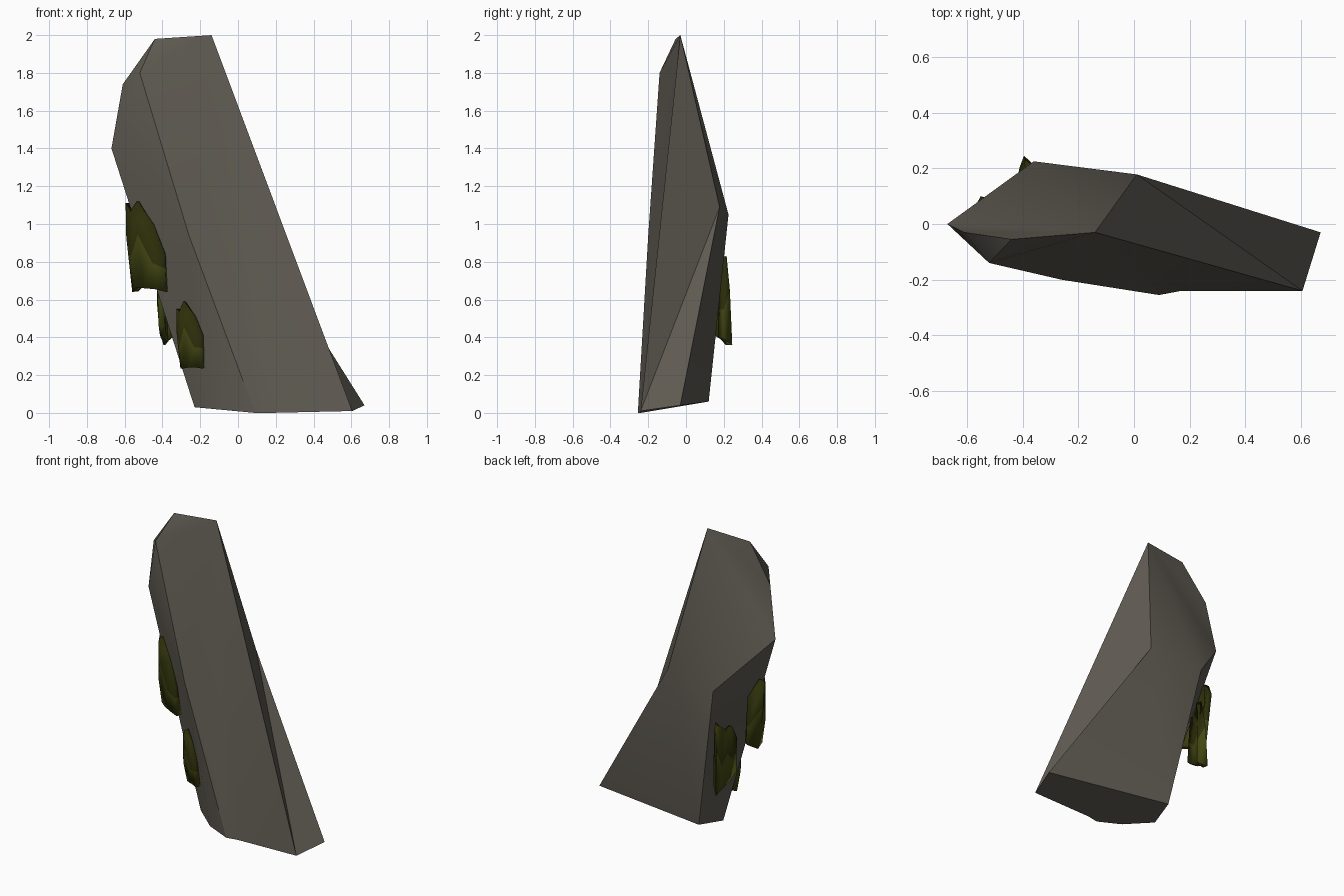
import bpy
from mathutils import Vector

if "Cube" in bpy.data.objects:
    bpy.data.objects.remove(bpy.data.objects["Cube"])


def material(name, rgb):
    m = bpy.data.materials.new(name)
    m.diffuse_color = (*rgb, 1)
    m.use_nodes = True
    m.node_tree.nodes["Principled BSDF"].inputs["Base Color"].default_value = m.diffuse_color
    return m


STONE = material("grey brown stone", (0.115, 0.105, 0.085))
MOSS = material("olive moss", (0.056, 0.064, 0.006))
DARK = material("dark moss", (0.026, 0.029, 0.003))


def add_mesh(name, verts, faces, mats):
    me = bpy.data.meshes.new(name)
    me.from_pydata(verts, [], faces)
    for m in mats:
        me.materials.append(m)
    ob = bpy.data.objects.new(name, me)
    bpy.context.collection.objects.link(ob)
    return ob


def smooth(ob, angle):
    bpy.ops.object.select_all(action='DESELECT')
    ob.select_set(True)
    bpy.context.view_layer.objects.active = ob
    bpy.ops.object.shade_smooth_by_angle(angle=angle)


# Leaning stone slab: named corners joined by planes
corner = dict(
    T=(-.14, -.03, 2), U=(-.44, -.055, 1.98), V=(-.61, -.03, 1.74),
    W=(-.67, 0, 1.4), A=(-.52, -.14, 1.8), P=(-.26, -.2, .94),
    B=(.01, .178, 1.09), E=(-.36, .225, 1.05), F=(-.18, .12, .06),
    G=(-.23, -.07, .03), I=(-.07, -.2, .015), H=(.09, -.255, 0),
    J=(.17, -.24, 0), D=(.605, -.24, .01), C=(.67, -.03, .04))
planes = ("TVU TWV TEW TBE BFE BCF "      # back
          "WEG EFG UVA VWA AWP WGP "      # left
          "PGI PIH TUA TAP TPH THJ TJD "  # front
          "TDB BDC CDJHIGF").split()      # right and base
keys = list(corner)
slab = add_mesh("stone_slab", list(corner.values()),
                [[keys.index(c) for c in f] for f in planes], [STONE])
bpy.context.view_layer.objects.active = slab
slab.select_set(True)
bpy.ops.object.mode_set(mode='EDIT')
bpy.ops.mesh.select_all(action='SELECT')
bpy.ops.mesh.normals_make_consistent(inside=False)
bpy.ops.object.mode_set(mode='OBJECT')
smooth(slab, 0.5)


# Hanging moss: each column is a top and a bottom point, dark scallops above
def moss(name, columns):
    verts, faces = [], []
    n = len(columns)
    centre = sum((Vector(t) + Vector(b) for t, b in columns), Vector()) / (2 * n)
    out = Vector((columns[-1][1][1] - columns[0][1][1],
                  columns[0][1][0] - columns[-1][1][0], 0)).normalized()
    for i, (t, b) in enumerate(columns):
        t, b = Vector(t), Vector(b)
        split = (0.4, 0.62)[i % 2]
        mid = b.lerp(t, split) + out * (0.012 if 0 < i < n - 1 else 0)
        verts += [b, mid, t]
    for i in range(n - 1):
        for r in range(2):
            a = 3 * i + r
            faces.append((a, a + 3, a + 4, a + 1))
    ob = add_mesh(name, verts, faces, [MOSS, DARK])
    for p in ob.data.polygons:
        p.material_index = p.index % 2
    s = ob.modifiers.new("thickness", 'SOLIDIFY')
    s.thickness, s.offset = 0.035, -1
    smooth(ob, 0.7)


moss("upper_moss", [
    ((-.55, .10, 1.0), (-.52, .09, .68)), ((-.595, .02, 1.11), (-.56, .03, .64)),
    ((-.575, -.03, 1.06), (-.55, -.03, .66)), ((-.535, -.07, 1.12), (-.50, -.07, .66)),
    ((-.45, -.10, 1.0), (-.44, -.10, .655)), ((-.39, -.125, .84), (-.38, -.11, .64))])
moss("lower_moss", [
    ((-.315, -.08, .52), (-.30, -.07, .25)), ((-.325, -.12, .55), (-.305, -.11, .235)),
    ((-.315, -.14, .53), (-.29, -.13, .235)), ((-.29, -.155, .59), (-.26, -.15, .24)),
    ((-.23, -.18, .51), (-.22, -.165, .24)), ((-.19, -.195, .41), (-.19, -.18, .235))])
moss("back_moss", [
    ((-.35, .20, .77), (-.345, .20, .40)), ((-.37, .215, .83), (-.395, .245, .36)),
    ((-.40, .18, .80), (-.40, .21, .38)), ((-.41, .14, .76), (-.41, .17, .40)),
    ((-.42, .10, .78), (-.415, .12, .42)), ((-.43, .07, .70), (-.42, .06, .46))])
